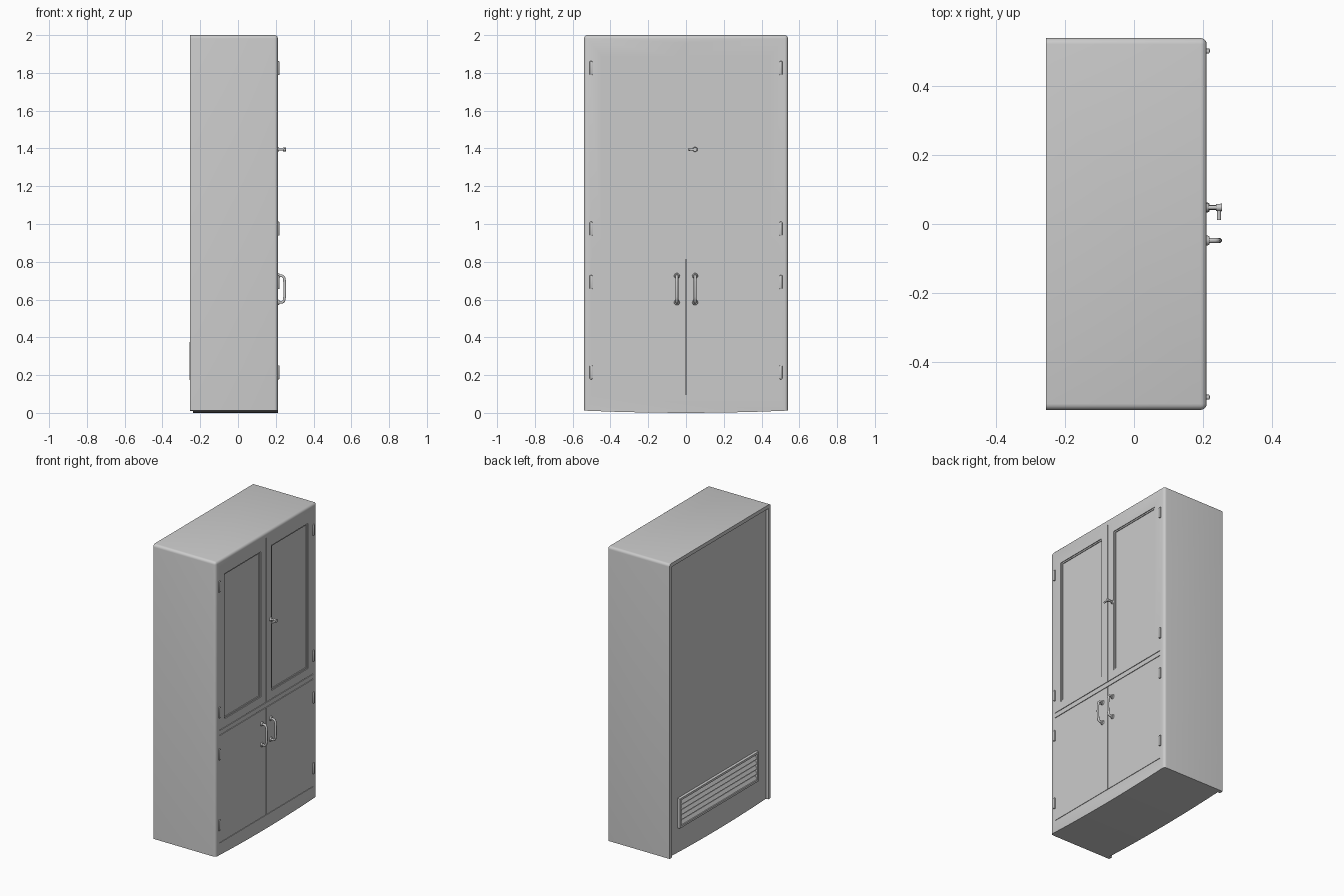
import bpy, bmesh, math
from mathutils import Vector

if "Cube" in bpy.data.objects:
    bpy.data.objects.remove(bpy.data.objects["Cube"])

grey = bpy.data.materials.new("light grey paint")
grey.diffuse_color = (0.6, 0.6, 0.6, 1)
grey.use_nodes = True
grey.node_tree.nodes["Principled BSDF"].inputs["Base Color"].default_value = grey.diffuse_color

FRONT, BACK, HALF = 0.211, -0.255, 0.54


def finish(bm, name):
    bmesh.ops.recalc_face_normals(bm, faces=bm.faces)
    me = bpy.data.meshes.new(name)
    bm.to_mesh(me)
    bm.free()
    me.materials.append(grey)
    ob = bpy.data.objects.new(name, me)
    bpy.context.collection.objects.link(ob)
    return ob


def smooth(ob, angle=35):
    bpy.ops.object.select_all(action='DESELECT')
    ob.select_set(True)
    bpy.context.view_layer.objects.active = ob
    bpy.ops.object.shade_smooth_by_angle(angle=math.radians(angle))


def box(name, x, y, z, bevel=0.0):
    """Box from (min, max) ranges with optional rounded edges."""
    bm = bmesh.new()
    bmesh.ops.create_cube(bm, size=1)
    for v in bm.verts:
        v.co = [r[0] if c < 0 else r[1] for c, r in zip(v.co, (x, y, z))]
    if bevel:
        bmesh.ops.bevel(bm, geom=bm.edges[:], offset=bevel, segments=2,
                        profile=0.5, affect='EDGES')
    return finish(bm, name)


def tube(name, points, radius, cyclic=False):
    """Round bar along a path."""
    cu = bpy.data.curves.new(name, 'CURVE')
    cu.dimensions = '3D'
    cu.bevel_depth = radius
    cu.bevel_resolution = 3
    cu.use_fill_caps = True
    sp = cu.splines.new('POLY')
    sp.points.add(len(points) - 1)
    for p, co in zip(sp.points, points):
        p.co = (*co, 1)
    cu.materials.append(grey)
    ob = bpy.data.objects.new(name, cu)
    bpy.context.collection.objects.link(ob)
    bpy.ops.object.select_all(action='DESELECT')
    ob.select_set(True)
    bpy.context.view_layer.objects.active = ob
    bpy.ops.object.convert(target='MESH')
    smooth(bpy.context.object, 50)


def disc(name, x0, x1, y, z, r0, r1):
    """Turned piece along the x axis."""
    bm = bmesh.new()
    bmesh.ops.create_cone(bm, cap_ends=True, segments=16, radius1=r0,
                          radius2=r1, depth=x1 - x0)
    for v in bm.verts:
        v.co = Vector((v.co.z + (x0 + x1) / 2, v.co.x + y, v.co.y + z))
    smooth(finish(bm, name))


# Cabinet body: end outline with a slightly bowed base, extruded front to back
outline = [(HALF, 2), (-HALF, 2)]
outline += [(y, 0.012 * (y / HALF) ** 2) for y in (-HALF, -0.36, -0.18, 0, 0.18, 0.36, HALF)]
bm = bmesh.new()
face = bm.faces.new([bm.verts.new((BACK, y, z)) for y, z in outline])
ext = bmesh.ops.extrude_face_region(bm, geom=[face], use_keep_orig=True)
for g in ext['geom']:
    if isinstance(g, bmesh.types.BMVert):
        g.co.x = FRONT
rounded = []
for e in bm.edges:
    a, b = (v.co for v in e.verts)
    at_front = a.x > 0 and b.x > 0 and max(a.z, b.z) > 1
    top_side = a.z > 1.9 and b.z > 1.9 and abs(a.y - b.y) < 0.01
    if at_front or top_side:
        rounded.append(e)
bmesh.ops.bevel(bm, geom=rounded, offset=0.018, segments=4, profile=0.5, affect='EDGES')
body = finish(bm, "cabinet_body")

# Cutters: door panels, door seams and back recess
cutters = []
for s in (-1, 1):
    cutters.append(box("panel_cutter", (FRONT - 0.010, 0.4),
                       sorted((s * 0.057, s * 0.447)), (0.91, 1.89)))
cutters.append(box("upper_seam_cutter", (FRONT - 0.006, 0.4), (-0.002, 0.002), (0.855, 1.96)))
cutters.append(box("lower_seam_cutter", (FRONT - 0.008, 0.4), (-0.003, 0.003), (0.095, 0.815)))
cutters.append(box("rail_top_cutter", (FRONT - 0.005, 0.4), (-0.5, 0.5), (0.850, 0.854)))
cutters.append(box("rail_bottom_cutter", (FRONT - 0.005, 0.4), (-0.5, 0.5), (0.816, 0.820)))
cutters.append(box("plinth_cutter", (FRONT - 0.004, 0.4), (-0.5, 0.5), (0.091, 0.094)))
cutters.append(box("back_cutter", (-0.4, BACK + 0.018), (-0.515, 0.515), (-0.1, 1.975)))
for c in cutters:
    m = body.modifiers.new(c.name, 'BOOLEAN')
    m.operation = 'DIFFERENCE'
    m.solver = 'EXACT'
    m.object = c
    c.hide_render = True
bpy.context.view_layer.objects.active = body
body.select_set(True)
for m in list(body.modifiers):
    bpy.ops.object.modifier_apply(modifier=m.name)
for c in cutters:
    bpy.data.objects.remove(c)
smooth(body)

# Thin raised beads around the glazed panels
for s in (-1, 1):
    for y0, y1, z0, z1 in ((0.057, 0.066, 0.91, 1.89), (0.438, 0.447, 0.91, 1.89),
                           (0.066, 0.438, 0.91, 0.919), (0.066, 0.438, 1.881, 1.89)):
        box("panel_bead", (FRONT - 0.011, FRONT - 0.005), sorted((s * y0, s * y1)), (z0, z1))

# Hinges
for s in (-1, 1):
    for z in (1.825, 0.975, 0.692, 0.215):
        smooth(box("hinge", (FRONT - 0.005, FRONT + 0.009),
                   sorted((s * 0.495, s * 0.510)), (z - 0.037, z + 0.037), 0.004))

# Pull handles on the lower doors
for s in (-1, 1):
    y = s * 0.048
    tube("pull_handle", [(FRONT - 0.003, y, 0.585), (0.234, y, 0.585), (0.243, y, 0.592),
                         (0.247, y, 0.615), (0.248, y, 0.655), (0.247, y, 0.695),
                         (0.243, y, 0.718), (0.234, y, 0.725), (FRONT - 0.003, y, 0.725)], 0.0075)
    for z in (0.585, 0.725):
        disc("handle_rosette", FRONT - 0.002, FRONT + 0.008, y, z, 0.016, 0.012)

# Turning latch on the upper doors
disc("latch_rosette", FRONT - 0.002, FRONT + 0.007, 0.048, 1.395, 0.014, 0.010)
disc("latch_stem", FRONT, 0.244, 0.048, 1.395, 0.006, 0.006)
disc("latch_hub", 0.238, 0.255, 0.048, 1.395, 0.010, 0.011)
tube("latch_lever", [(0.247, 0.048, 1.395), (0.247, 0.03, 1.394), (0.247, 0.012, 1.393)], 0.006)

# Ventilation grille on the back: frame and tilted slats
X = BACK + 0.018
Y0, Y1, Z0, Z1 = -0.41, 0.43, 0.175, 0.375
for y, z in (((Y0, Y1), (Z0, Z0 + 0.014)), ((Y0, Y1), (Z1 - 0.014, Z1)),
             ((Y0, Y0 + 0.014), (Z0, Z1)), ((Y1 - 0.014, Y1), (Z0, Z1))):
    box("grille_frame", (X - 0.019, X + 0.002), y, z)
for i in range(5):
    z = Z0 + 0.018 + i * 0.034
    slat = box("grille_slat", (X - 0.016, X + 0.002), (Y0 + 0.01, Y1 - 0.01), (z, z + 0.022))
    for v in slat.data.vertices:
        if v.co.x < X - 0.01 and v.co.z > z + 0.01:
            v.co.x = X - 0.004
